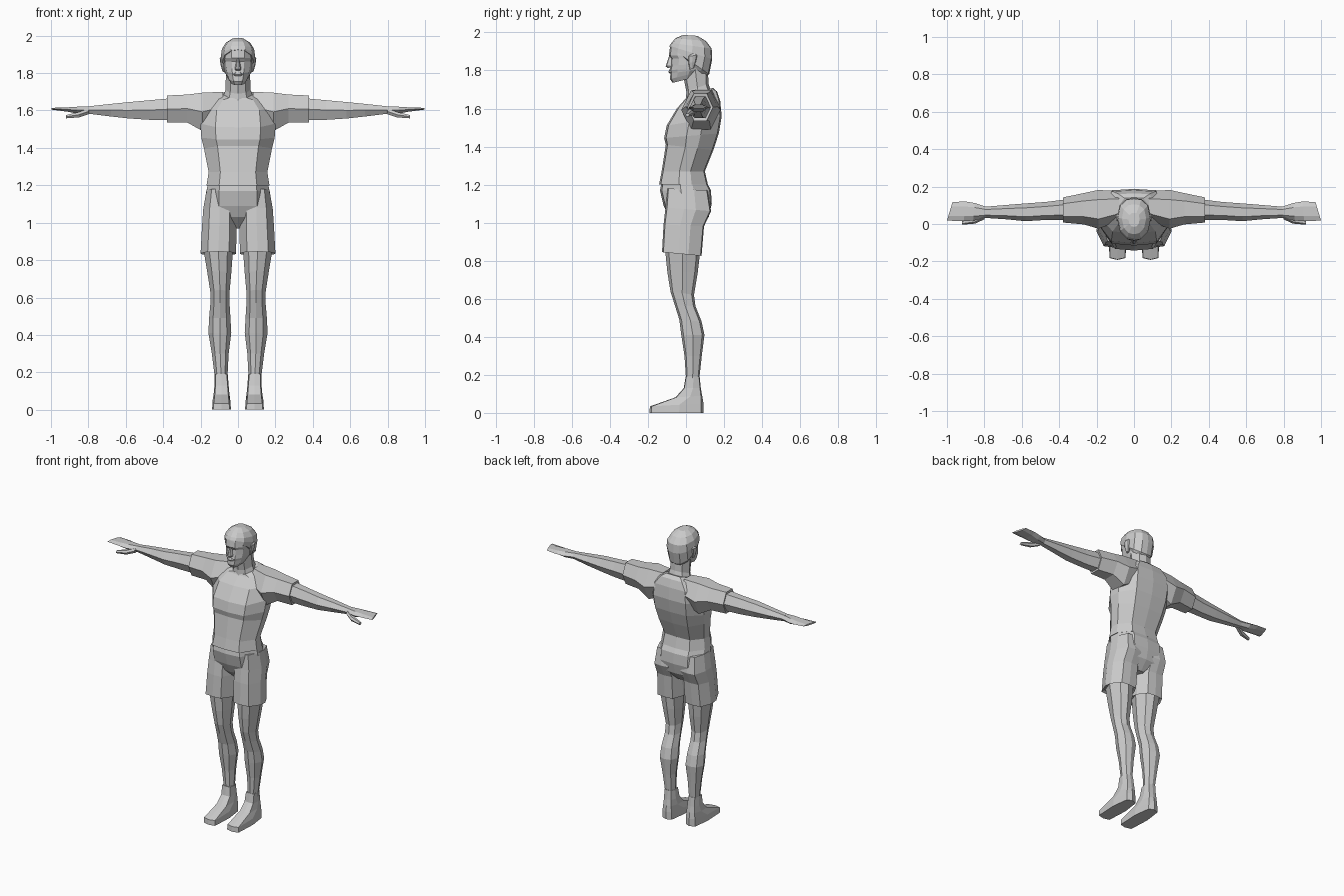
import bpy, bmesh, math

# half cross-sections (u sideways, v front -1 to back +1), mirrored to closed loops
BODY = [(0, -1), (.6, -.93), (1, -.2), (.97, .3), (.6, .9), (0, .95)]
HEAD = [(0, -1), (.42, -.93), (.82, -.6), (1, .05), (.85, .65), (.45, .95), (0, 1)]
LIMB = [(0, -1), (.62, -.8), (1, 0), (.68, .8), (0, 1)]
FOOT = [(0, -1), (.85, -.93), (1, .1), (.7, .9), (0, 1)]


def closed(half):
    return half + [(-u, v) for u, v in half[-2:0:-1]]


def loft(name, rings, mirror=False):
    bm = bmesh.new()
    loops = [[bm.verts.new(p) for p in r] for r in rings]
    n = len(loops[0])
    for a, b in zip(loops, loops[1:]):
        for i in range(n):
            bm.faces.new((a[i], a[(i + 1) % n], b[(i + 1) % n], b[i]))
    bm.faces.new(loops[0][::-1])
    bm.faces.new(loops[-1])
    bmesh.ops.recalc_face_normals(bm, faces=bm.faces)
    me = bpy.data.meshes.new(name)
    bm.to_mesh(me)
    bm.free()
    ob = bpy.data.objects.new(name, me)
    bpy.context.collection.objects.link(ob)
    if mirror:
        ob.modifiers.new("mirror", 'MIRROR').use_mirror_merge = False
    return ob


def upright(name, half, rows, mirror=False):
    """rows: z front, z back, x min, x max, y front, y back"""
    rings = []
    for zf, zb, x0, x1, yf, yb in rows:
        rings.append([((x0 + x1) / 2 + u * (x1 - x0) / 2,
                       (yf + yb) / 2 + v * (yb - yf) / 2,
                       (zf + zb) / 2 + v * (zb - zf) / 2) for u, v in closed(half)])
    return loft(name, rings, mirror)


def centred(name, half, rows):
    """rows: z front, z back, half width, y front, y back"""
    return upright(name, half, [(a, b, -w, w, f, k) for a, b, w, f, k in rows])


def sideways(name, rows, n=6):
    """rows: x at front, x at back, y front, y back, z low, z high"""
    rings = []
    s = 1 / math.cos(math.pi / n)
    for xf, xb, y0, y1, z0, z1 in rows:
        ring = []
        for i in range(n):
            a = 2 * math.pi * (i + .5) / n
            c = math.sin(a)
            d = math.cos(a) * s
            ring.append(((xf + xb) / 2 + c * (xb - xf) / 2, (y0 + y1) / 2 + c * (y1 - y0) / 2,
                         (z0 + z1) / 2 + d * (z1 - z0) / 2))
        rings.append(ring)
    return loft(name, rings, True)


# shirt body with pectoral ledge, and sleeves
centred("shirt_body", BODY, [
    (1.20, 1.20, .168, -.142, .122), (1.27, 1.27, .157, -.128, .105),
    (1.41, 1.38, .182, -.106, .150), (1.445, 1.47, .196, -.115, .180),
    (1.51, 1.56, .202, -.102, .195), (1.60, 1.64, .190, -.048, .186),
    (1.655, 1.69, .135, 0, .168), (1.665, 1.71, .085, .005, .145)])
sideways("sleeve", [
    (.08, .08, .015, .175, 1.54, 1.70), (.19, .19, -.025, .182, 1.49, 1.695),
    (.27, .27, -.002, .165, 1.535, 1.685), (.38, .38, .008, .142, 1.535, 1.68),
    (.377, .377, .022, .13, 1.55, 1.665)])

# bare arms, flat hands and thumbs
sideways("arm", [
    (.36, .36, .02, .132, 1.55, 1.665), (.47, .47, .022, .118, 1.55, 1.655),
    (.58, .58, .015, .11, 1.557, 1.645), (.68, .68, .025, .102, 1.568, 1.635),
    (.80, .80, .033, .092, 1.583, 1.622)])
sideways("hand", [
    (.79, .79, .033, .092, 1.583, 1.622), (.86, .85, .018, .112, 1.583, 1.62),
    (.91, .90, .016, .12, 1.593, 1.617), (1.0, .97, .018, .118, 1.604, 1.614)], 6)
sideways("thumb", [
    (.80, .80, .025, .065, 1.58, 1.61), (.85, .85, .002, .04, 1.563, 1.592),
    (.92, .92, -.004, .018, 1.558, 1.575)])

# shorts: seat and two legs with recessed hems
centred("shorts_seat", BODY, [
    (1.23, 1.23, .158, -.125, .105), (1.17, 1.17, .168, -.137, .138),
    (1.09, 1.10, .17, -.118, .142), (1.03, 1.03, .12, -.09, .125),
    (.97, .97, .035, -.03, .07)])
upright("shorts_leg", BODY, [
    (1.18, 1.17, .03, .168, -.10, .12), (1.08, 1.06, .012, .186, -.108, .138),
    (.99, .98, .008, .192, -.118, .10), (.845, .825, .010, .2, -.126, .087),
    (.855, .84, .028, .187, -.11, .075)], True)

# legs and feet
upright("leg", LIMB, [
    (.88, .88, .025, .188, -.112, .078), (.74, .74, .035, .165, -.098, .062),
    (.64, .62, .045, .148, -.082, .042), (.57, .56, .045, .148, -.06, .05),
    (.49, .48, .04, .155, -.035, .082), (.41, .41, .036, .158, -.025, .097),
    (.30, .30, .05, .14, -.008, .083), (.18, .18, .056, .125, 0, .07),
    (.10, .10, .056, .125, -.01, .075)], True)
upright("foot", FOOT, [
    (.19, .19, .055, .125, -.002, .072), (.13, .13, .05, .126, -.012, .078),
    (.082, .09, .046, .13, -.055, .085), (.034, .05, .04, .137, -.19, .092),
    (0, 0, .038, .138, -.192, .092)], True)

# neck, head, hair cap
centred("neck", LIMB, [
    (1.64, 1.68, .085, .0, .135), (1.69, 1.73, .067, .002, .118), (1.80, 1.83, .064, -.02, .115)])
centred("head", HEAD, [
    (1.735, 1.77, .042, -.07, .07), (1.755, 1.80, .057, -.084, .10),
    (1.785, 1.81, .068, -.082, .11), (1.80, 1.825, .072, -.086, .118),
    (1.825, 1.84, .077, -.08, .123), (1.862, 1.862, .08, -.077, .128),
    (1.88, 1.88, .081, -.09, .13), (1.93, 1.92, .08, -.083, .125),
    (1.965, 1.95, .055, -.05, .09)])
centred("hair", HEAD, [
    (1.922, 1.765, .076, -.074, .105), (1.925, 1.78, .087, -.088, .122),
    (1.93, 1.86, .091, -.086, .138), (1.945, 1.915, .086, -.077, .135),
    (1.97, 1.955, .065, -.055, .105), (1.987, 1.982, .03, -.015, .06)])

# face details
centred("nose", LIMB, [
    (1.813, 1.82, .016, -.095, -.06), (1.822, 1.825, .017, -.107, -.06),
    (1.882, 1.875, .006, -.087, -.06)])
centred("lips", LIMB, [
    (1.785, 1.785, .02, -.086, -.06), (1.793, 1.793, .027, -.093, -.06),
    (1.805, 1.805, .018, -.088, -.06)])
upright("ear", LIMB, [
    (1.805, 1.81, .068, .082, .02, .04), (1.84, 1.845, .068, .093, .012, .052),
    (1.875, 1.88, .068, .098, .012, .06), (1.89, 1.89, .068, .09, .025, .05)], True)
